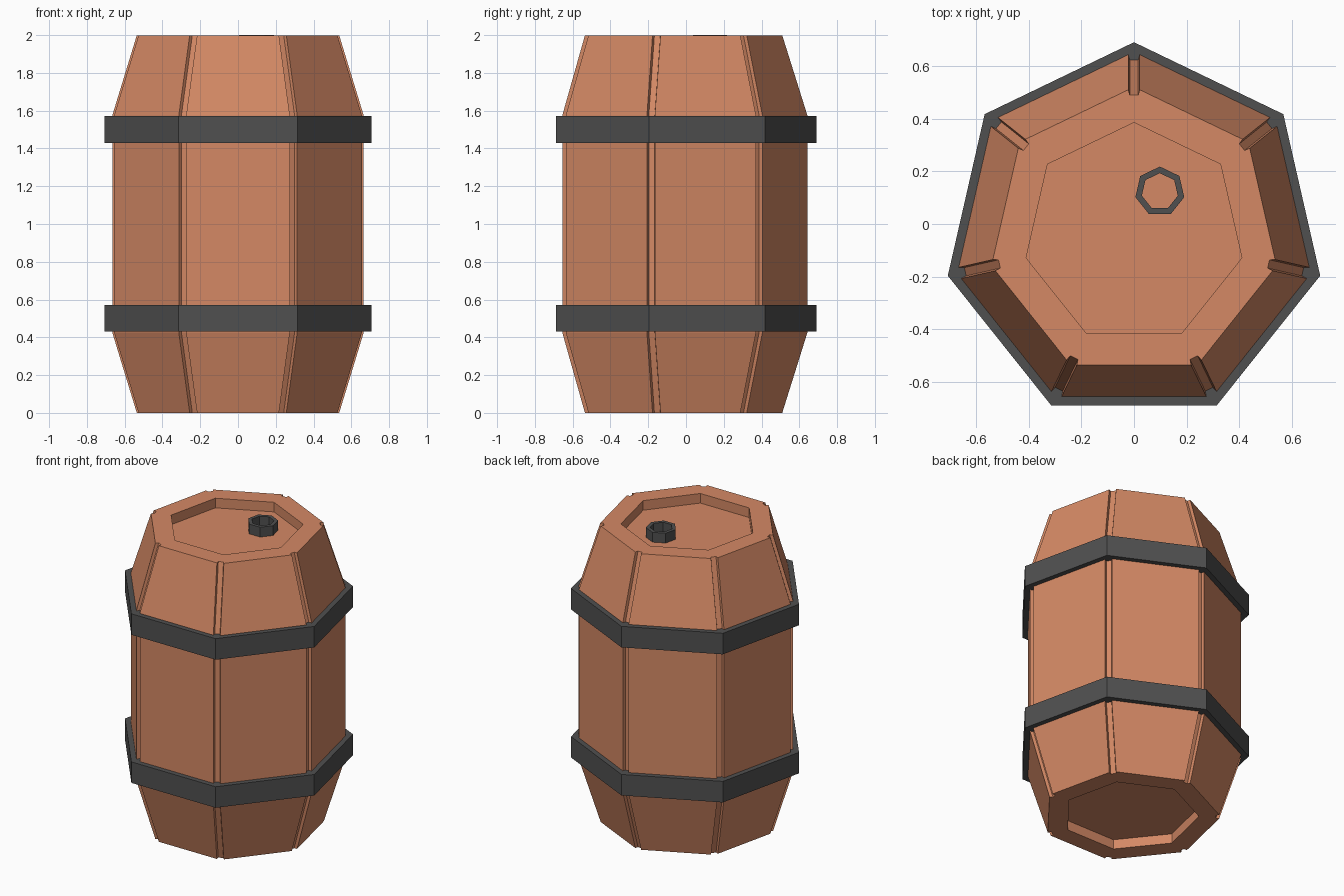
import bpy, bmesh
from math import sin, cos, pi
from mathutils import Vector

if "Cube" in bpy.data.objects:
    bpy.data.objects.remove(bpy.data.objects["Cube"])

N = 7
CENTRE = Vector((0, -0.035, 0))


def material(name, rgb):
    m = bpy.data.materials.new(name)
    m.diffuse_color = (*rgb, 1)
    m.use_nodes = True
    m.node_tree.nodes["Principled BSDF"].inputs["Base Color"].default_value = m.diffuse_color
    return m


def heptagon(r, z, c=CENTRE):
    return [Vector((c.x + r * cos(pi / 2 + k * 2 * pi / N),
                    c.y + r * sin(pi / 2 + k * 2 * pi / N), z)) for k in range(N)]


def notched(r, z, half=0.024, depth=0.031):
    """Heptagon with a small groove cut into each corner (4 points per corner)."""
    pts, corners = [], heptagon(r, z)
    for k, p in enumerate(corners):
        back = (corners[k - 1] - p).normalized() * half
        ahead = (corners[(k + 1) % N] - p).normalized() * half
        inward = (CENTRE + Vector((0, 0, z)) - p).normalized()
        side = (ahead - back).normalized() * 0.016
        base = p + inward * depth
        pts += [p + back, base - side, base + side, p + ahead]
    return pts


def bridge(bm, a, b):
    n = len(a)
    for i in range(n):
        j = (i + 1) % n
        bm.faces.new((a[i], a[j], b[j], b[i]))


def add_loop(bm, pts):
    return [bm.verts.new(p) for p in pts]


def finish(bm, name, mat):
    bmesh.ops.recalc_face_normals(bm, faces=bm.faces)
    me = bpy.data.meshes.new(name)
    bm.to_mesh(me)
    bm.free()
    me.materials.append(mat)
    bpy.context.collection.objects.link(bpy.data.objects.new(name, me))


def tube(name, r_out, r_in, z0, z1, mat, c=CENTRE):
    bm = bmesh.new()
    loops = [add_loop(bm, heptagon(r, z, c))
             for r, z in ((r_out, z0), (r_out, z1), (r_in, z1), (r_in, z0))]
    for i in range(4):
        bridge(bm, loops[i], loops[(i + 1) % 4])
    finish(bm, name, mat)


wood = material("wood", (0.66, 0.25, 0.13))
iron = material("iron", (0.08, 0.08, 0.08))

# Barrel body with grooves between the staves
bm = bmesh.new()
loops = [add_loop(bm, notched(r, z))
         for r, z in ((0.555, 0), (0.688, 0.425), (0.688, 1.575), (0.555, 1.999))]
for a, b in zip(loops, loops[1:]):
    bridge(bm, a, b)

# Recessed lid and base
for rim, z, floor in ((loops[0], 0, 0.065), (loops[-1], 1.999, 1.934)):
    inner = add_loop(bm, heptagon(0.42, z))
    for k in range(N):
        c = rim[4 * k:4 * k + 4]
        for i in range(3):
            bm.faces.new((c[i], c[i + 1], inner[k]))
        j = (k + 1) % N
        bm.faces.new((c[3], rim[4 * j], inner[j], inner[k]))
    bottom = add_loop(bm, heptagon(0.42, floor))
    bridge(bm, inner, bottom)
    bm.faces.new(bottom)
finish(bm, "barrel_body", wood)

# Hoops
for name, z in (("lower_hoop", 0.43), ("upper_hoop", 1.43)):
    tube(name, 0.725, 0.655, z, z + 0.142, iron)

# Bung ring on the lid
tube("bung_ring", 0.095, 0.07, 1.93, 2.0, iron, Vector((0.098, 0.123, 0)))
